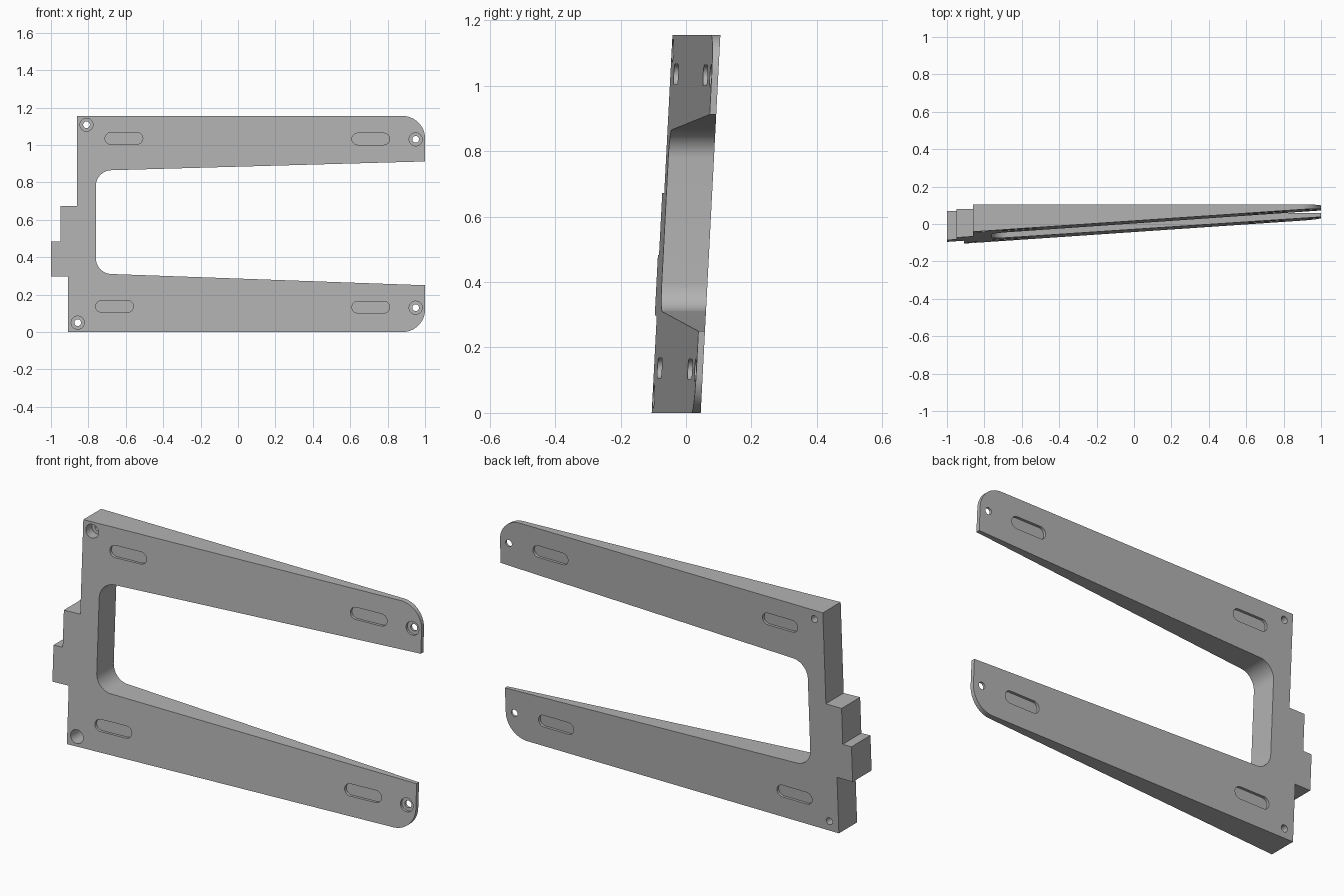
import bpy
import bmesh
from math import sin, cos, pi, radians

cube = bpy.data.objects.get("Cube")
if cube:
    bpy.data.objects.remove(cube, do_unlink=True)

grey = bpy.data.materials.new("plain grey")
grey.use_nodes = True
colour = (0.45, 0.45, 0.45, 1)
grey.diffuse_color = colour
grey.node_tree.nodes["Principled BSDF"].inputs["Base Color"].default_value = colour


def back(x, z):
    """Leaning rear plane."""
    return 0.045 + 0.052 * z


def front(x, z):
    """Front plane, closing towards the rear plane at the arm tips."""
    return back(x, z) - 0.02 - 0.068 * (1 - x)


def shifted(plane, offset):
    return lambda x, z: plane(x, z) + offset


def arc(cx, cz, r, start, end, steps=14):
    angles = [radians(start + (end - start) * i / steps) for i in range(steps + 1)]
    return [(cx + r * cos(a), cz + r * sin(a)) for a in angles]


def prism(name, outline, near, far):
    """Solid between two planes, with its sides running along y."""
    bm = bmesh.new()
    a = [bm.verts.new((x, near(x, z), z)) for x, z in outline]
    b = [bm.verts.new((x, far(x, z), z)) for x, z in outline]
    bm.faces.new(a)
    bm.faces.new(b[::-1])
    for i in range(len(a)):
        j = (i + 1) % len(a)
        bm.faces.new((a[j], a[i], b[i], b[j]))
    bmesh.ops.recalc_face_normals(bm, faces=bm.faces)
    mesh = bpy.data.meshes.new(name)
    bm.to_mesh(mesh)
    bm.free()
    mesh.materials.append(grey)
    obj = bpy.data.objects.new(name, mesh)
    bpy.context.collection.objects.link(obj)
    return obj


# Forked wedge plate with stepped side tab
outline = [(-0.91, 0)]
outline += arc(0.88, 0.12, 0.12, -90, 0)
outline += [(1, 0.25)]
outline += arc(-0.675, 0.395, 0.085, 268, 180)
outline += arc(-0.675, 0.78, 0.085, 180, 91.6)
outline += [(1, 0.912)]
outline += arc(0.88, 1.035, 0.12, 0, 90)
outline += [(-0.86, 1.155), (-0.86, 0.673), (-0.95, 0.673), (-0.95, 0.483),
            (-1, 0.483), (-1, 0.297), (-0.91, 0.297)]
plate = prism("forked_wedge_plate", outline, front, back)
bpy.context.view_layer.objects.active = plate
plate.select_set(True)


def cut(outline, near, far):
    cutter = prism("cutter", outline, near, far)
    cutter.hide_render = True
    mod = plate.modifiers.new("cut", "BOOLEAN")
    mod.operation = "DIFFERENCE"
    mod.solver = "EXACT"
    mod.object = cutter
    bpy.ops.object.modifier_apply(modifier=mod.name)
    bpy.data.objects.remove(cutter, do_unlink=True)


# Rounded slot pockets on both faces
for cx, cz in [(-0.61, 1.035), (0.71, 1.032), (-0.66, 0.137), (0.71, 0.133)]:
    slot = arc(cx + 0.07, cz, 0.031, -90, 90) + arc(cx - 0.07, cz, 0.031, 90, 270)
    cut(slot, shifted(front, -0.05), shifted(front, 0.014))
    cut(slot, shifted(back, -0.014), shifted(back, 0.05))

# Counterbored screw holes
for cx, cz, depth in [(-0.81, 1.108, 0.05), (-0.857, 0.05, 0.1),
                      (0.95, 1.03, 0.012), (0.95, 0.13, 0.012)]:
    bore = arc(cx, cz, 0.035, 0, 360, 32)[:-1]
    hole = arc(cx, cz, 0.018, 0, 360, 24)[:-1]
    cut(bore, shifted(front, -0.05), shifted(front, depth))
    cut(hole, shifted(front, -0.05), shifted(back, 0.05))

bpy.ops.object.shade_smooth_by_angle(angle=pi / 6)
